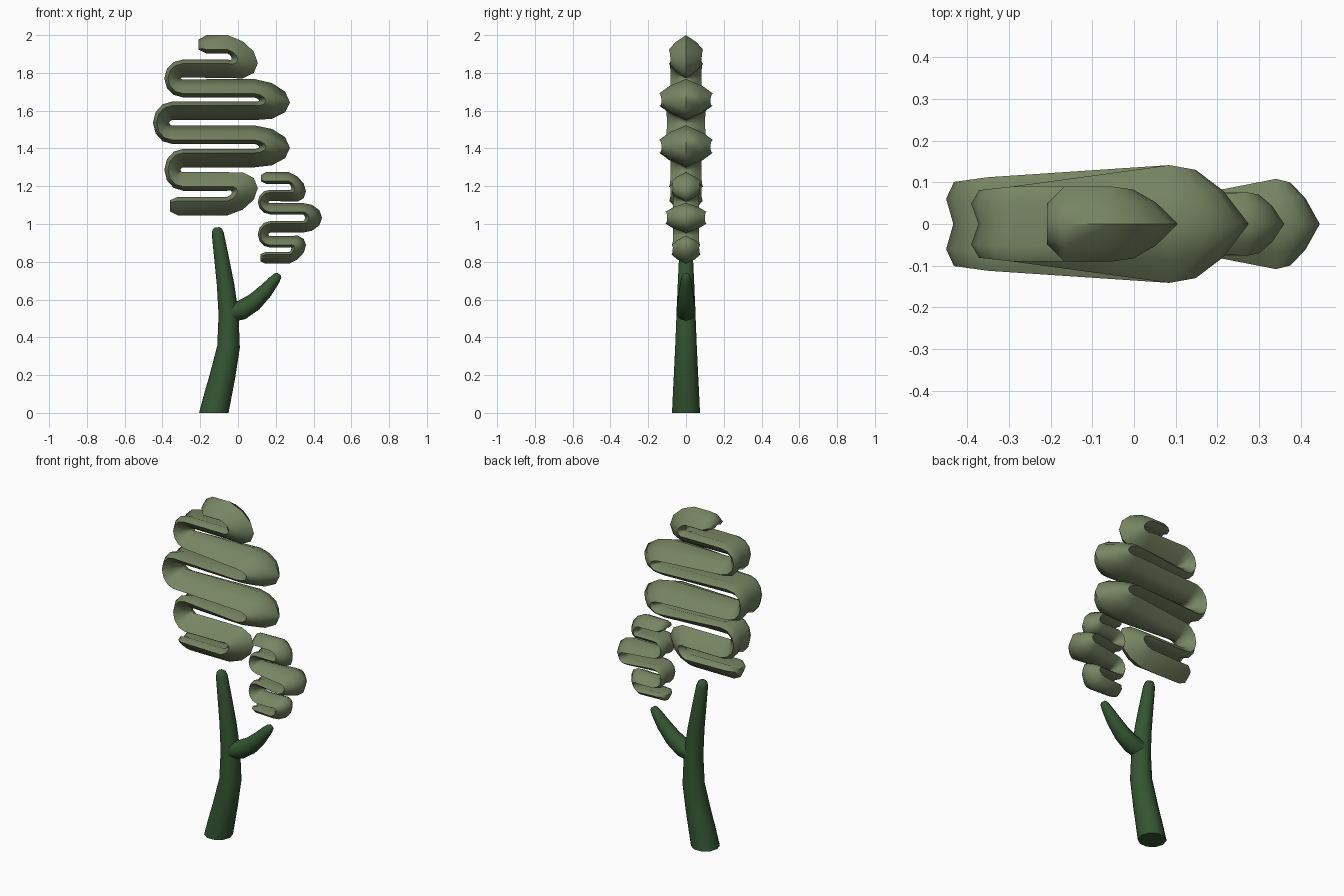
import bpy, bmesh, math
from mathutils import Vector

if "Cube" in bpy.data.objects:
    bpy.data.objects.remove(bpy.data.objects["Cube"])


def material(name, rgb):
    m = bpy.data.materials.new(name)
    m.diffuse_color = (*rgb, 1)
    m.use_nodes = True
    m.node_tree.nodes["Principled BSDF"].inputs["Base Color"].default_value = m.diffuse_color
    return m


LEAF = material("leaf_green", (0.185, 0.235, 0.125))
BARK = material("dark_green_bark", (0.034, 0.092, 0.031))


def loft(name, rings, mat, angle):
    """Skin a list of equal-length rings and cap both ends."""
    bm = bmesh.new()
    vs = [[bm.verts.new(p) for p in r] for r in rings]
    n = len(vs[0])
    for a, b in zip(vs, vs[1:]):
        for i in range(n):
            j = (i + 1) % n
            bm.faces.new((a[i], a[j], b[j], b[i]))
    bm.faces.new(vs[0])
    bm.faces.new(vs[-1])
    bmesh.ops.recalc_face_normals(bm, faces=bm.faces)
    me = bpy.data.meshes.new(name)
    bm.to_mesh(me)
    bm.free()
    me.materials.append(mat)
    ob = bpy.data.objects.new(name, me)
    bpy.context.collection.objects.link(ob)
    bpy.ops.object.select_all(action='DESELECT')
    ob.select_set(True)
    bpy.context.view_layer.objects.active = ob
    bpy.ops.object.shade_smooth_by_angle(angle=math.radians(angle))
    return ob


def section(apex, base, w):
    """Ribbon section: rounded ridge at the apex, shallow groove at the base."""
    def mix(t):
        return [b + (a - b) * t for a, b in zip(apex, base)]
    pts = [(mix(1), 0), (mix(0.62), 0.62 * w), (mix(0.22), w), (mix(0), 0.6 * w),
           (mix(0.2), 0),
           (mix(0), -0.6 * w), (mix(0.22), -w), (mix(0.62), -0.62 * w)]
    return [(p[0], y, p[1]) for p, y in pts]


def ribbon(name, strands, bends, start, end, ta, tb, w_ends):
    """Zigzag ribbon: bends = (tip x, length, half width, tip z shift), right and left in turn."""
    rings = []

    def tail(x, z, sign, s, w):
        rings.append(section((x, z + sign * ta * s), (x, z - sign * tb * s), w))

    tail(start, strands[0], 1, 0.55, w_ends[0] * 0.55)
    tail(start + ta * 0.8, strands[0], 1, 1, w_ends[0])
    for i, (tip, length, w, shift) in enumerate(bends):
        right = i % 2 == 0
        d = 1 if right else -1
        zm = (strands[i] + strands[i + 1]) / 2
        h = (strands[i] - strands[i + 1]) / 2
        c = tip - d * length
        outer, inner = (ta, tb) if right else (tb, ta)
        steps = 6
        for k in range(steps + 1):
            t = math.pi / 2 - math.pi * k / steps
            co, si = max(math.cos(t), 0), math.sin(t)

            def at(rx, rz, dz):
                return (c + d * rx * co, zm + rz * si + dz * co)
            o = at(length, h + outer, shift)
            n = at(length * 0.14, max(h - inner, 0.005), shift * 0.3)
            ww = w * (1 - (0.08 if right else 0.1) * co)
            rings.append(section(o, n, ww) if right else section(n, o, ww))
    tail(end + ta * 0.8, strands[-1], -1, 1, w_ends[1])
    tail(end, strands[-1], -1, 0.6, w_ends[1] * 0.6)
    return loft(name, rings, LEAF, 65)


def limb(name, path, sides=10):
    """Round tapering limb in the xz plane; path = (x, z, radius, lean angle)."""
    rings = []
    for x, z, r, lean in path:
        u = Vector((math.cos(lean), 0, -math.sin(lean)))
        rings.append([Vector((x, 0, z)) + r * (u * math.cos(a) + Vector((0, 1, 0)) * math.sin(a))
                      for a in (2 * math.pi * i / sides for i in range(sides))])
    return loft(name, rings, BARK, 60)


# large crown
ribbon("large_crown",
       [1.948, 1.825, 1.716, 1.602, 1.470, 1.352, 1.222, 1.098],
       [(0.105, 0.16, 0.09, -0.035), (-0.39, 0.10, 0.09, 0), (0.275, 0.19, 0.141, -0.015),
        (-0.45, 0.10, 0.112, 0), (0.275, 0.19, 0.141, -0.008), (-0.39, 0.10, 0.09, 0),
        (0.105, 0.16, 0.088, 0.03)],
       -0.208, -0.36, 0.052, 0.046, (0.09, 0.08))

# small crown
ribbon("small_crown",
       [1.242, 1.152, 1.080, 0.986, 0.904, 0.822],
       [(0.36, 0.09, 0.076, -0.025), (0.105, 0.065, 0.075, 0), (0.445, 0.105, 0.108, 0),
        (0.105, 0.065, 0.075, 0), (0.36, 0.09, 0.076, 0.025)],
       0.122, 0.118, 0.032, 0.029, (0.07, 0.065))

# trunk
limb("trunk", [(-0.128, 0, 0.078, 0), (-0.105, 0.1, 0.073, 0.1), (-0.083, 0.19, 0.068, 0.18),
               (-0.050, 0.35, 0.060, 0.1),
               (-0.050, 0.52, 0.053, -0.06), (-0.066, 0.68, 0.046, -0.13),
               (-0.087, 0.82, 0.039, -0.14), (-0.107, 0.95, 0.032, -0.14),
               (-0.110, 0.972, 0.025, -0.14), (-0.112, 0.982, 0.012, -0.14)])

# side branch
limb("branch", [(-0.04, 0.53, 0.050, 1.35), (0.02, 0.545, 0.052, 1.2), (0.085, 0.586, 0.047, 0.95),
                (0.145, 0.645, 0.039, 0.75), (0.192, 0.702, 0.029, 0.6),
                (0.212, 0.727, 0.021, 0.6), (0.217, 0.735, 0.011, 0.6)])
